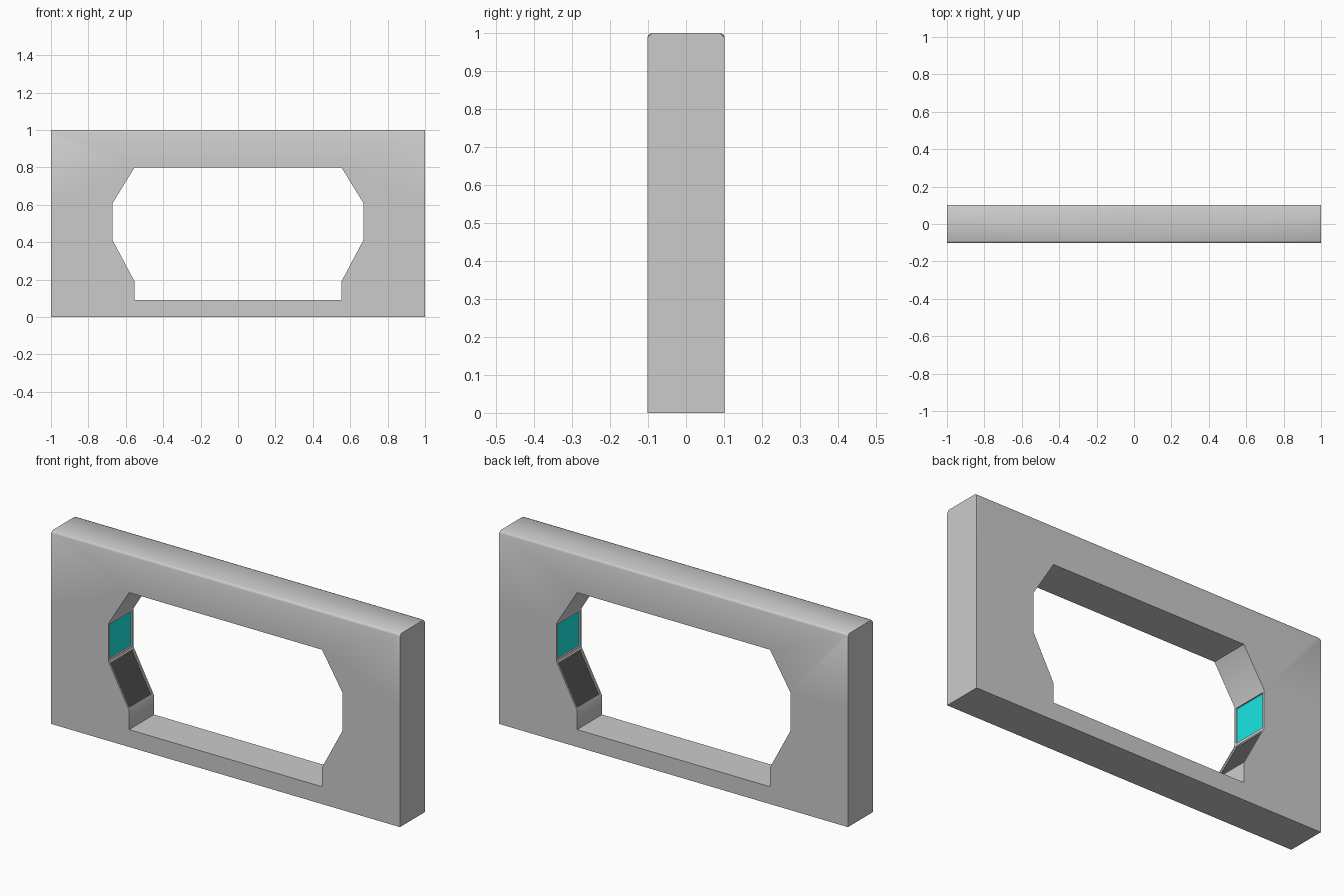
import bpy, bmesh, math

if "Cube" in bpy.data.objects:
    bpy.data.objects.remove(bpy.data.objects["Cube"])

HALF_DEPTH = 0.102


def material(name, color):
    m = bpy.data.materials.new(name)
    m.diffuse_color = color
    m.use_nodes = True
    m.node_tree.nodes["Principled BSDF"].inputs["Base Color"].default_value = m.diffuse_color
    return m


# Right half of the opening and of the outer rectangle, bottom to top (x, z)
inner = [(0, .09), (.553, .09), (.553, .19), (.67, .41), (.67, .61), (.553, .80), (0, .80)]
outer = [(0, 0), (1, 0), (1, .19), (1, .41), (1, .61), (1, 1), (0, 1)]

bm = bmesh.new()


def ring(points, y):
    return [bm.verts.new((x, y, z)) for x, z in points]


inf, outf = ring(inner, -HALF_DEPTH), ring(outer, -HALF_DEPTH)
inb, outb = ring(inner, HALF_DEPTH), ring(outer, HALF_DEPTH)

# Front, back, outer and inner walls
walls = []
for i in range(len(inner) - 1):
    j = i + 1
    bm.faces.new((inf[i], outf[i], outf[j], inf[j]))
    bm.faces.new((inb[j], outb[j], outb[i], inb[i]))
    bm.faces.new((outf[j], outf[i], outb[i], outb[j]))
    walls.append(bm.faces.new((inf[i], inf[j], inb[j], inb[i])))
bm.normal_update()

# Recessed panels on the inner walls: dark lower slope, teal upright
for wall, slot in ((walls[2], 1), (walls[3], 2)):
    bmesh.ops.inset_individual(bm, faces=[wall], thickness=0.014, depth=0)
    bmesh.ops.inset_individual(bm, faces=[wall], thickness=0.002, depth=-0.006)
    wall.material_index = slot

# Softened long edges along the top
top_edges = [e for e in bm.edges
             if all(v.co.z > 0.99 for v in e.verts)
             and abs(e.verts[0].co.y - e.verts[1].co.y) < 1e-4]
bmesh.ops.bevel(bm, geom=top_edges, offset=0.012, segments=2, profile=0.5, affect='EDGES')

mesh = bpy.data.meshes.new("window_frame")
bm.to_mesh(mesh)
bm.free()
mesh.materials.append(material("frame_grey", (0.8, 0.8, 0.8, 1)))
mesh.materials.append(material("dark_panel", (0.08, 0.08, 0.08, 1)))
mesh.materials.append(material("teal_panel", (0.01, 0.8, 0.76, 1)))

frame = bpy.data.objects.new("window_frame", mesh)
bpy.context.collection.objects.link(frame)

# Left half by mirroring
mirror = frame.modifiers.new("mirror", 'MIRROR')
mirror.use_axis[0] = True

bpy.context.view_layer.objects.active = frame
frame.select_set(True)
bpy.ops.object.shade_smooth_by_angle(angle=math.radians(50))
